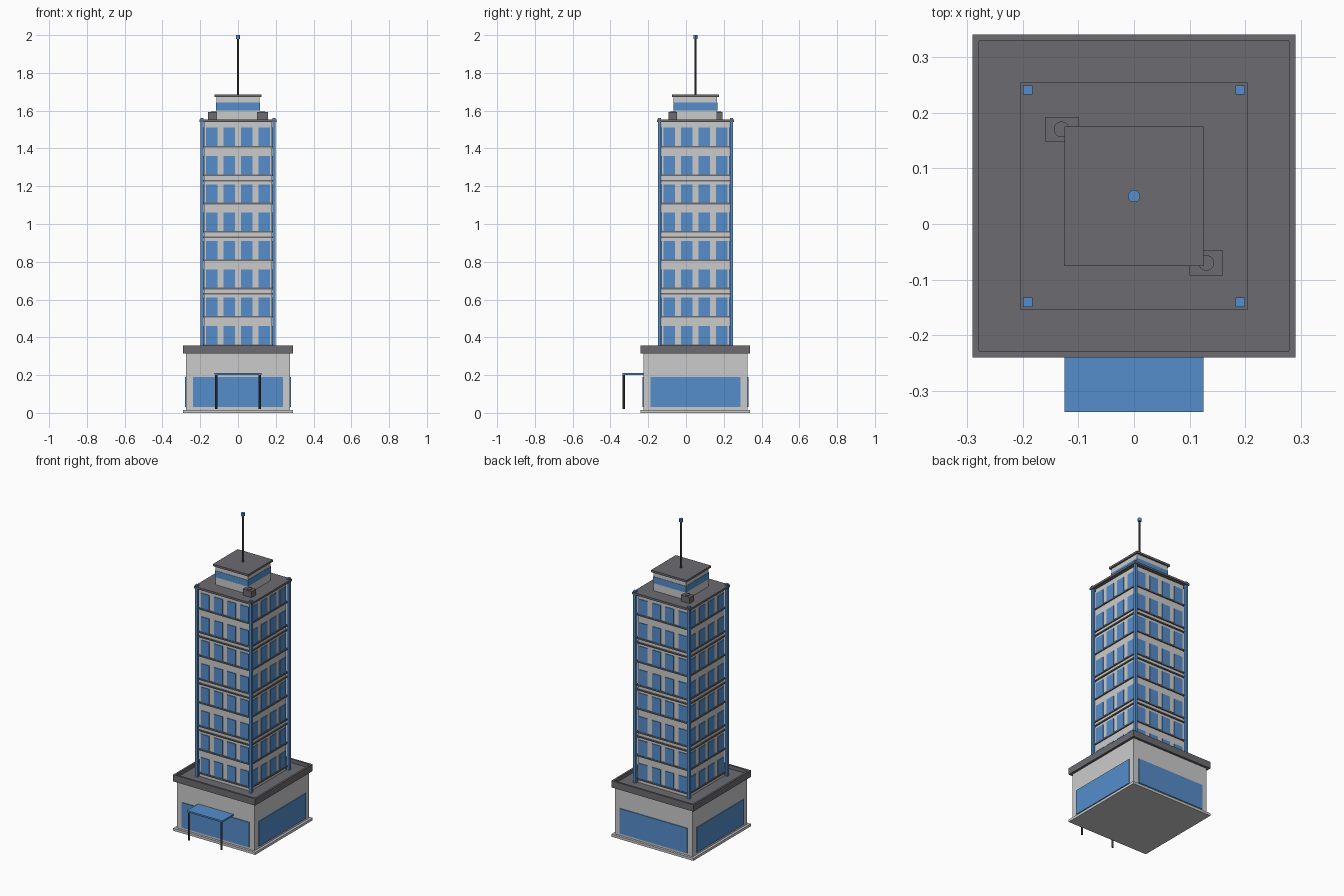
import bpy, bmesh
from math import pi
from mathutils import Matrix

if "Cube" in bpy.data.objects:
    bpy.data.objects.remove(bpy.data.objects["Cube"])

CY = 0.05  # building axis in y


def material(name, rgb):
    m = bpy.data.materials.new(name)
    m.diffuse_color = (*rgb, 1)
    m.use_nodes = True
    m.node_tree.nodes["Principled BSDF"].inputs["Base Color"].default_value = m.diffuse_color
    return m


GLASS = material("blue_glass", (0.09, 0.27, 0.6))
DARK = material("dark_grey", (0.15, 0.15, 0.165))
METAL = material("dark_metal", (0.06, 0.06, 0.065))


def finish(name, bm, mat):
    me = bpy.data.meshes.new(name)
    bm.to_mesh(me)
    bm.free()
    ob = bpy.data.objects.new(name, me)
    bpy.context.collection.objects.link(ob)
    if mat:
        me.materials.append(mat)
    return ob


def add_box(bm, x0, x1, y0, y1, z0, z1, turn=0):
    # box relative to the building axis, optionally turned by quarter turns
    m = (Matrix.Translation((0, CY, 0)) @ Matrix.Rotation(turn * pi / 2, 4, 'Z')
         @ Matrix.Translation(((x0 + x1) / 2, (y0 + y1) / 2, (z0 + z1) / 2))
         @ Matrix.Diagonal((x1 - x0, y1 - y0, z1 - z0, 1)))
    bmesh.ops.create_cube(bm, size=1, matrix=m)


def block(name, half, z0, z1, mat=None):
    bm = bmesh.new()
    add_box(bm, -half, half, -half, half, z0, z1)
    return finish(name, bm, mat)


def rods(name, points, r, z0, z1, mat, sides=12):
    bm = bmesh.new()
    for x, y in points:
        bmesh.ops.create_cone(bm, cap_ends=True, segments=sides, radius1=r, radius2=r,
                              depth=z1 - z0, matrix=Matrix.Translation((x, y, (z0 + z1) / 2)))
    ob = finish(name, bm, mat)
    bpy.context.view_layer.objects.active = ob
    ob.select_set(True)
    bpy.ops.object.shade_smooth_by_angle()
    ob.select_set(False)
    return ob


# podium
block("base_slab", 0.29, 0, 0.016)
block("podium_walls", 0.275, 0.016, 0.318)
block("podium_roof", 0.28, 0.315, 0.335, DARK)
bm = bmesh.new()
for t in range(4):
    add_box(bm, -0.29, 0.278, -0.29, -0.278, 0.315, 0.358, t)
finish("podium_parapet", bm, DARK)
bm = bmesh.new()
for t in range(4):
    add_box(bm, -0.238, 0.238, -0.28, -0.27, 0.03, 0.19, t)
finish("shop_windows", bm, GLASS)

# entrance canopy on two posts
bm = bmesh.new()
add_box(bm, -0.125, 0.125, -0.387, -0.275, 0.2, 0.21)
finish("entrance_canopy", bm, GLASS)
rods("canopy_posts", [(-0.115, -0.329), (0.115, -0.329)], 0.006, 0.02, 0.2, METAL)

# tower shaft, windows and floor ledges
block("tower_shaft", 0.18, 0.33, 1.54)
bm = bmesh.new()
for t in range(4):
    for floor in range(8):
        for col in range(4):
            x = (col - 1.5) * 0.093
            z = 0.36 + 0.15 * floor
            add_box(bm, x - 0.03, x + 0.03, -0.184, -0.175, z, z + 0.1, t)
finish("tower_windows", bm, GLASS)
for floor in range(8):
    z = 0.36 + 0.15 * floor
    block("floor_ledge", 0.187, z - 0.006, z + 0.003, DARK)
    if floor in (2, 4, 6):
        block("band_ledge", 0.187, z - 0.034, z - 0.026, DARK)

# corner fins and roof
bm = bmesh.new()
for t in range(4):
    add_box(bm, 0.182, 0.199, 0.182, 0.199, 0.335, 1.562, t)
finish("corner_fins", bm, GLASS)
block("tower_roof", 0.204, 1.54, 1.553, DARK)

# roof machinery
bm = bmesh.new()
for t in (0, 2):
    add_box(bm, -0.16, -0.1, 0.098, 0.142, 1.55, 1.592, t)
finish("air_units", bm, DARK)
rods("air_unit_fans", [(-0.13, 0.17), (0.13, -0.07)], 0.014, 1.59, 1.596, DARK, 16)

# penthouse and antenna
block("penthouse_walls", 0.115, 1.55, 1.673)
block("penthouse_window_band", 0.117, 1.602, 1.643, GLASS)
block("penthouse_roof", 0.125, 1.672, 1.685, DARK)
rods("antenna_mast", [(0, CY)], 0.006, 1.685, 1.985, METAL)
rods("antenna_beacon", [(0, CY)], 0.011, 1.98, 2.0, GLASS)
